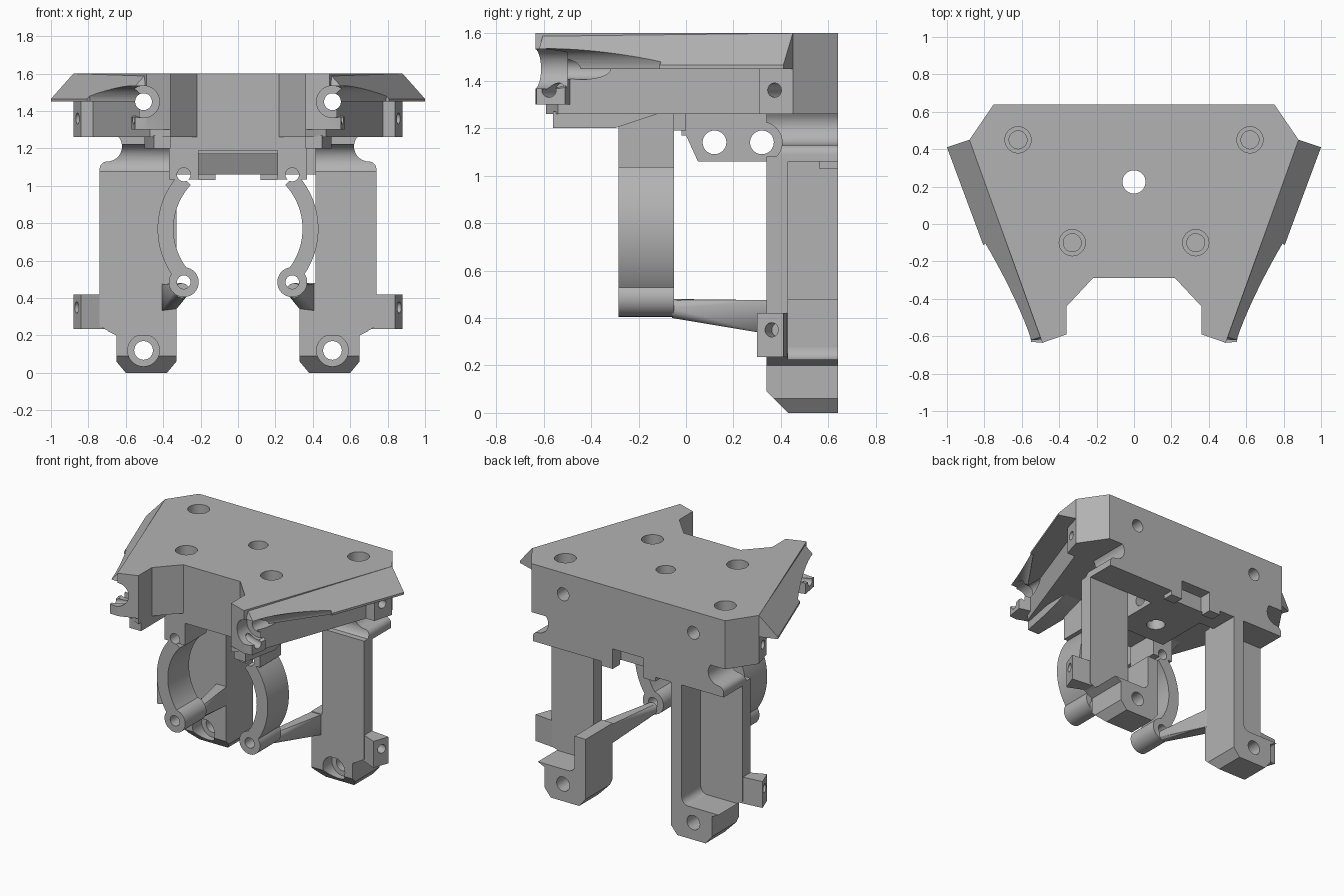
import bpy, bmesh, math
from mathutils import Vector, Matrix

if "Cube" in bpy.data.objects:
    bpy.data.objects.remove(bpy.data.objects["Cube"])

grey = bpy.data.materials.new("plain_grey")
grey.use_nodes = True
tone = (0.45, 0.45, 0.45, 1)
grey.diffuse_color = tone
grey.node_tree.nodes["Principled BSDF"].inputs["Base Color"].default_value = tone


def finish(name, bm):
    bmesh.ops.recalc_face_normals(bm, faces=bm.faces)
    me = bpy.data.meshes.new(name)
    bm.to_mesh(me)
    bm.free()
    me.materials.append(grey)
    ob = bpy.data.objects.new(name, me)
    bpy.context.collection.objects.link(ob)
    return ob


def prism(name, pts, axis, a, b):
    """Extrude a 2D profile along an axis from a to b."""
    def at(p, d):
        return {"x": (d, *p), "y": (p[0], d, p[1]), "z": (*p, d)}[axis]
    bm = bmesh.new()
    f = bm.faces.new([bm.verts.new(at(p, a)) for p in pts])
    r = bmesh.ops.extrude_face_region(bm, geom=[f])
    shift = Vector(at((0, 0), b - a))
    bmesh.ops.translate(bm, vec=shift, verts=[v for v in r["geom"] if isinstance(v, bmesh.types.BMVert)])
    return finish(name, bm)


def box(name, x0, x1, y0, y1, z0, z1):
    return prism(name, [(x0, y0), (x1, y0), (x1, y1), (x0, y1)], "z", z0, z1)


def hull(name, pts):
    bm = bmesh.new()
    for p in pts:
        bm.verts.new(p)
    bmesh.ops.convex_hull(bm, input=bm.verts)
    return finish(name, bm)


def rod(name, p, q, r, n=40):
    p, q = Vector(p), Vector(q)
    d = q - p
    m = Matrix.Translation((p + q) / 2) @ d.to_track_quat("Z", "Y").to_matrix().to_4x4()
    bm = bmesh.new()
    bmesh.ops.create_cone(bm, cap_ends=True, segments=n, radius1=r, radius2=r, depth=d.length, matrix=m)
    return finish(name, bm)


def combine(ob, others, op="DIFFERENCE"):
    bpy.context.view_layer.objects.active = ob
    for c in others:
        mod = ob.modifiers.new("cut", "BOOLEAN")
        mod.operation, mod.object, mod.solver = op, c, "EXACT"
        bpy.ops.object.modifier_apply(modifier=mod.name)
        bpy.data.objects.remove(c)
    return ob


def arc(cx, cy, r, a, b, n=12):
    return [(cx + r * math.cos(math.radians(a + (b - a) * i / n)),
             cy + r * math.sin(math.radians(a + (b - a) * i / n))) for i in range(n + 1)]


def both(half):
    """Close a right-half outline with its mirror image."""
    return half + [(-x, y) for x, y in reversed(half)]


# Top plate: full-height core, with narrowed flanks under the flared wings
front = [(0.22, -0.29), (0.36, -0.44), (0.36, -0.59)]
back = [(0.88, 0.45), (0.75, 0.64)]
plate = prism("top_plate", both(front + [(0.49, -0.635)] + back), "z", 1.45, 1.6)
under = prism("under_plate", both(front + [(0.42, -0.56), (0.47, -0.54), (0.775, 0.31), (0.84, 0.31)] + back),
              "z", 1.26, 1.45)
combine(plate, [under], "UNION")
for s in (-1, 1):
    wing = hull("wing", [(s * x, y, z) for x, y, z in [
        (0.88, 0.45, 1.6), (0.49, -0.6, 1.6), (0.8, 0.45, 1.6), (0.42, -0.6, 1.6),
        (0.88, 0.45, 1.45), (0.8, 0.45, 1.45), (0.42, -0.6, 1.45),
        (1.0, 0.41, 1.45), (1.0, 0.41, 1.465), (0.61, -0.64, 1.45), (0.61, -0.64, 1.465)]])
    tab = hull("front_tab", [(s * x, y, z) for x, y in [(0.36, -0.59), (0.49, -0.635), (0.55, -0.63), (0.57, -0.51), (0.45, -0.48)]
                             for z in (1.3, 1.47)])
    combine(plate, [wing, tab], "UNION")

# Plate cutouts: side scoops, long screw bores, tab holes and top counterbores
cuts = []
for s in (-1, 1):
    cuts += [rod("scoop", (s * 0.51, -0.65, 1.45), (s * 0.86, -0.15, 1.45), 0.085),
             rod("bore_mouth", (s * 0.505, -0.9, 1.45), (s * 0.505, -0.5, 1.45), 0.085),
             rod("bore", (s * 0.505, -0.9, 1.45), (s * 0.505, 0.9, 1.45), 0.045),
             rod("rear_tab_hole", (s * 0.7, 0.43, 1.36), (s * 0.95, 0.34, 1.36), 0.03),
             rod("front_tab_hole", (s * 0.4, -0.52, 1.36), (s * 0.65, -0.61, 1.36), 0.03)]
    for x, y in ((0.62, 0.45), (0.33, -0.1)):
        cuts += [rod("counterbore", (s * x, y, 1.5), (s * x, y, 1.7), 0.07),
                 rod("pilot", (s * x, y, 1.35), (s * x, y, 1.55), 0.048)]
cuts.append(rod("centre_hole", (0, 0.225, 1.0), (0, 0.225, 1.7), 0.062))
combine(plate, cuts)

# Centre block with two cross holes
block = prism("centre_block", [(0.0, 1.17), (0.05, 1.06), (0.44, 1.06), (0.44, 1.26), (-0.02, 1.26), (-0.02, 1.17)],
              "x", -0.21, 0.21)
combine(block, [rod("cross_hole", (-0.9, y, 1.14), (0.9, y, 1.14), 0.05) for y in (0.12, 0.32)]
        + [rod("centre_hole", (0, 0.225, 0.9), (0, 0.225, 1.4), 0.062)])

# Rear beam with grooved ends and a central notch
end = [(0.74, 1.06), (0.74, 1.09)] + arc(0.7, 1.09, 0.04, 0, 90, 6)[1:] + arc(0.7, 1.21, 0.08, 270, 140)
beam = prism("rear_beam", both([(0.21, 1.06)] + end + [(0.66, 1.27)]), "y", 0.43, 0.64)
combine(beam, [box("notch", -0.12, 0.12, 0.55, 0.7, 1.0, 1.17)])
for s in (-1, 1):
    box("beam_lug", *sorted((s * 0.12, s * 0.21)), 0.56, 0.64, 1.03, 1.08)
    # Shoulder above each leg
    inner = 0.33 if s < 0 else 0.415
    shoulder = prism("leg_shoulder", [(s * x, z) for x, z in [(inner, 1.06)] + end + [(0.66, 1.27), (inner, 1.27)]],
                     "y", 0.34, 0.44)
    combine(shoulder, [rod("cross_access", (-0.9, 0.32, 1.14), (0.9, 0.32, 1.14), 0.085)])

    # Leg: front web, inner wall, foot
    web = [(inner, 0.2), (0.65, 0.2), (0.74, 0.25), (0.74, 1.08), (inner, 1.08)]
    prism("leg_web", [(s * x, z) for x, z in web], "y", 0.34, 0.43)
    wall_top = 1.08 if s < 0 else 0.48
    box("leg_inner_wall", *sorted((s * 0.33, s * 0.415)), 0.34, 0.64, 0.15, wall_top)
    foot = prism("leg_foot", [(s * x, z) for x, z in [
        (0.33, 0.06), (0.38, 0), (0.6, 0), (0.65, 0.06), (0.65, 0.2), (0.7, 0.225),
        (0.45, 0.225)] + arc(0.465, 0.275, 0.05, 270, 180, 6) + [(0.33, 0.275)]], "y", 0.34, 0.64)
    toe = prism("toe_chamfer", [(0.3, -0.05), (0.48, -0.05), (0.3, 0.13)], "x", -1, 1)
    combine(foot, [toe, rod("foot_mouth", (s * 0.505, 0.2, 0.12), (s * 0.505, 0.44, 0.12), 0.085),
                   rod("foot_bore", (s * 0.505, 0.2, 0.12), (s * 0.505, 0.8, 0.12), 0.05)])
    lug = hull("leg_lug", [(s * x, y, z) for x, y in [(0.7, 0.36), (0.84, 0.3), (0.88, 0.41), (0.7, 0.43)]
                           for z in (0.235, 0.42)])
    combine(lug, [rod("lug_hole", (s * 0.78, 0.39, 0.35), (s * 0.95, 0.33, 0.35), 0.03)])

    # Clamp arm: curved jaw with screw bosses, hung from a neck
    ring = arc(0, 0.77, 0.43, -43, 43, 28) + arc(0, 0.77, 0.345, 43, -43, 28)
    jaw = prism("clamp_jaw", [(s * x, z) for x, z in ring], "y", -0.285, -0.05)
    boss = rod("boss", (s * 0.29, -0.285, 0.485), (s * 0.29, -0.05, 0.485), 0.08)
    neck = box("neck", *sorted((s * 0.21, s * 0.37)), -0.285, -0.05, 1.035, 1.27)
    combine(jaw, [boss, neck], "UNION")
    combine(jaw, [rod("bolt", (s * 0.29, -0.5, z), (s * 0.29, 0.5, z), 0.036) for z in (0.485, 1.06)])
    # Tapered strut from clamp to leg
    hull("strut", [(s * x, -0.06, z) for x, z in arc(0.3, 0.44, 0.04, 0, 360)]
         + [(s * x, 0.36, z) for x, z in [(0.33, 0.34), (0.41, 0.33), (0.41, 0.475), (0.33, 0.475)]])
    # Lower lip under each front arm
    hull("arm_lip", [(s * x, y, z) for x, y in [(0.36, -0.56), (0.45, -0.56), (0.5, -0.3), (0.36, -0.3)]
                     for z in (1.2, 1.27)] + [(s * 0.36, -0.12, 1.26), (s * 0.5, -0.12, 1.26)])

# Lintel joining the two necks
box("neck_lintel", -0.22, 0.22, -0.285, 0.0, 1.19, 1.27)

# Crisp edges with smooth curved surfaces
for ob in bpy.context.collection.objects:
    ob.select_set(ob.type == "MESH")
bpy.ops.object.shade_smooth_by_angle(angle=math.radians(30))
